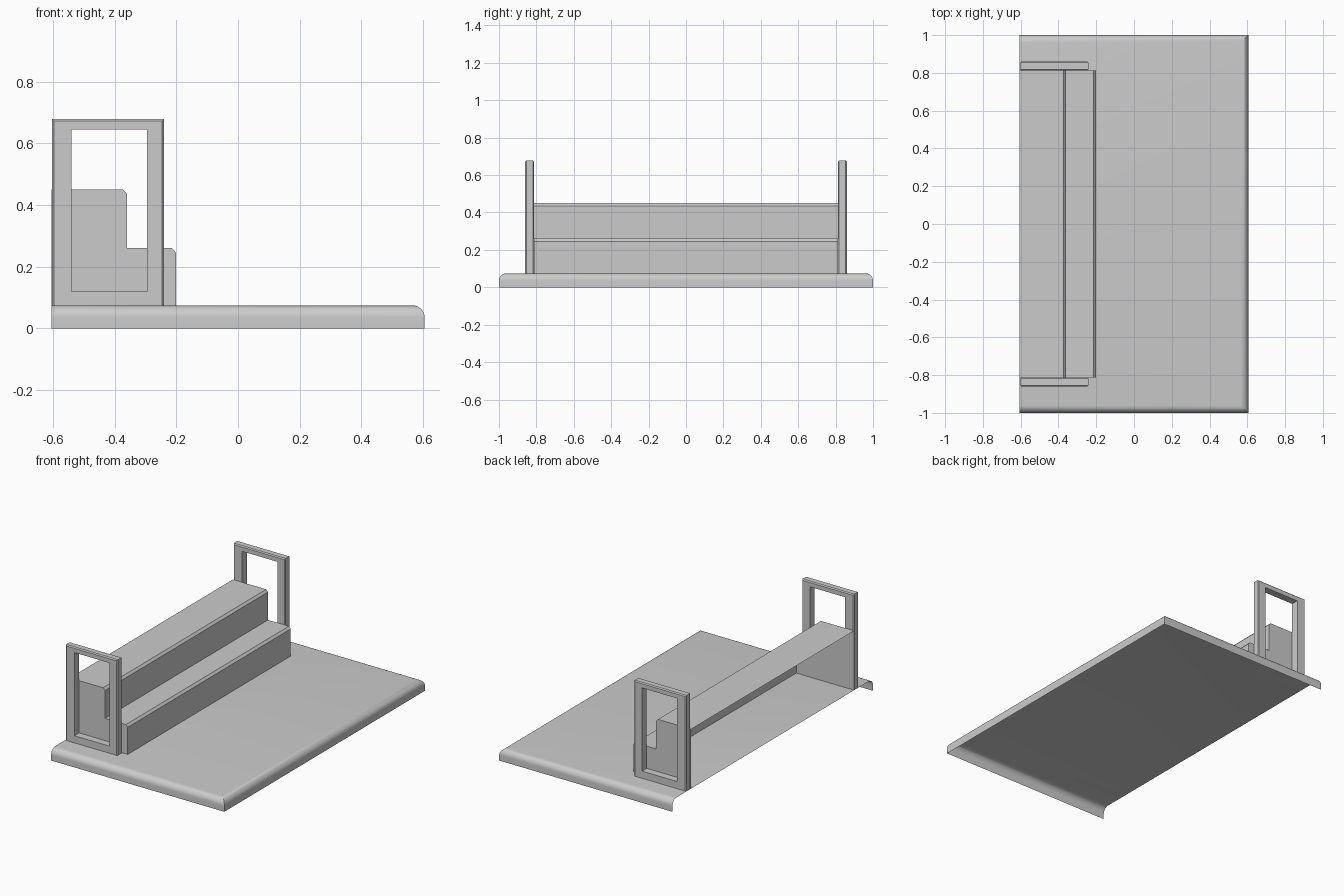
import bpy, math

if "Cube" in bpy.data.objects:
    bpy.data.objects.remove(bpy.data.objects["Cube"])

def make(name, verts, faces, smooth=False):
    mesh = bpy.data.meshes.new(name)
    mesh.from_pydata(verts, [], faces)
    mesh.update()
    ob = bpy.data.objects.new(name, mesh)
    bpy.context.collection.objects.link(ob)
    if smooth:
        bpy.ops.object.select_all(action='DESELECT')
        ob.select_set(True)
        bpy.context.view_layer.objects.active = ob
        bpy.ops.object.shade_smooth_by_angle(angle=math.radians(35))
    return ob

BACK, FRONT, HALF, TOP = -0.605, 0.605, 1.0, 0.075

# Base: open-backed, open-bottomed shell with a rounded rim on three sides
radius, steps = 0.04, 8
rim = [(0, 0)]
for i in range(steps + 1):
    a = math.pi / 2 * i / steps
    rim.append((radius * (1 - math.cos(a)), TOP - radius * (1 - math.sin(a))))
verts, faces = [], []
for inset, z in rim:
    x, y = FRONT - inset, HALF - inset
    verts += [(BACK, -y, z), (x, -y, z), (x, y, z), (BACK, y, z)]
for r in range(len(rim) - 1):
    for k in range(3):
        a = r * 4 + k
        faces.append((a, a + 1, a + 5, a + 4))
last = (len(rim) - 1) * 4
faces.append(tuple(range(last, last + 4)))
make("base_plate", verts, faces, smooth=True)

# Steps: chamfered stair profile run along y, with end caps and an open back
profile = [(BACK, 0.45), (-0.373, 0.45), (-0.36, 0.436), (-0.36, 0.26),
           (-0.214, 0.26), (-0.201, 0.246), (-0.201, TOP)]
n = len(profile)
verts = [(x, y, z) for y in (-0.813, 0.813) for x, z in profile]
faces = [(i, i + n, i + n + 1, i + 1) for i in range(n - 1)]
verts += [(BACK, -0.813, TOP), (BACK, 0.813, TOP)]
faces.append(tuple(range(n)) + (2 * n,))
faces.append((2 * n + 1,) + tuple(reversed(range(n, 2 * n))))
make("steps", verts, faces)

# Side frames: rectangular ring with a fine outer chamfer, mirrored across y
def rect(x0, x1, z0, z1, y):
    return [(x0, y, z0), (x1, y, z0), (x1, y, z1), (x0, y, z1)]

def outer(b, y):
    return rect(-0.602 + b, -0.24 - b, TOP, 0.678 - b, y)

def opening(y):
    return rect(-0.54, -0.295, 0.12, 0.645, y)

y0, y1, b = -0.86, -0.813, 0.006
rings = [outer(b, y0), outer(0, y0 + b), outer(0, y1 - b), outer(b, y1),
         opening(y1), opening(y0)]
verts = [v for ring in rings for v in ring]
faces = []
for r in range(len(rings)):
    s = (r + 1) % len(rings)
    for k in range(4):
        m = (k + 1) % 4
        faces.append((r * 4 + k, r * 4 + m, s * 4 + m, s * 4 + k))
frame = make("side_frames", verts, faces)
mirror = frame.modifiers.new("mirror", 'MIRROR')
mirror.use_axis = (False, True, False)
